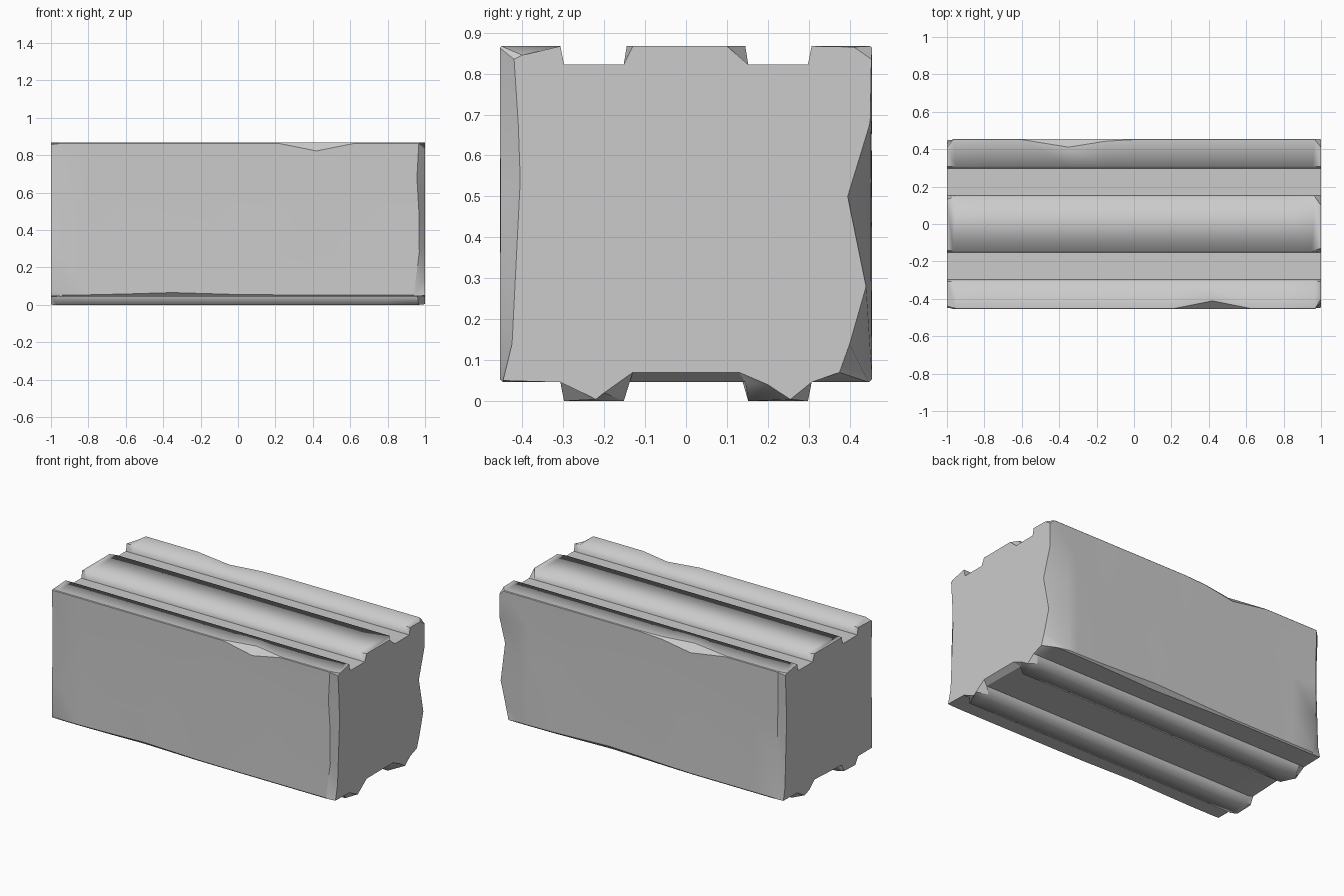
import bpy
import bmesh
import math
import random

random.seed(4)
if "Cube" in bpy.data.objects:
    bpy.data.objects.remove(bpy.data.objects["Cube"])

SIDE, TOP, BASE = 0.455, 0.867, 0.046


def hump(x, centre, width, depth):
    return depth * max(0, 1 - abs(x - centre) / width)


def half_profile(side, x):
    """Half cross-section: ridge below, flank, worn top edge, groove above."""
    if side > 0:
        top = 0.004 + hump(x, -0.35, 0.25, 0.04)
        low = 0.008 + hump(x, 0.2, 0.5, 0.02)
    else:
        top = 0.004 + hump(x, 0.42, 0.2, 0.04)
        low = 0.008 + hump(x, -0.35, 0.4, 0.012)
    worn = [random.uniform(0, 0.004) for _ in range(3)]
    return [
        (0.145, BASE), (0.152, 0), (0.298, 0), (0.307, BASE),
        (SIDE - low, BASE), (SIDE, BASE + low),
        (SIDE - worn[0], 0.28), (SIDE - worn[1], 0.5), (SIDE - worn[2], 0.68),
        (SIDE, TOP - top), (SIDE - top, TOP),
        (0.307, TOP), (0.298, 0.822), (0.152, 0.822), (0.145, TOP),
    ]


# Chipped outlines of the ends, by profile point
ROUGH = {0: (0.13, 0.07), 1: (0.2, 0.04), 2: (0.255, 0.004), 4: (0.375, 0.07),
         5: (0.4, 0.14), 6: (0.44, 0.28), 7: (0.395, 0.5), 8: (0.45, 0.68),
         9: (0.453, 0.835), 10: (0.41, 0.865), 14: (0.1, TOP)}
MILD = {0: (0.13, 0.07), 1: (0.2, 0.02), 2: (0.22, 0.004), 4: (0.447, 0.05),
        5: (0.425, 0.14), 6: (0.417, 0.3), 7: (0.405, 0.54), 8: (0.41, 0.68),
        9: (0.42, 0.835), 10: (0.4, 0.845), 14: (0.13, TOP)}


def chipped(half, chips, strength):
    result = []
    for i, (y, z) in enumerate(half):
        cy, cz = chips.get(i, (y, z))
        result.append((y + (cy - y) * strength, z + (cz - z) * strength))
    return result


def full_ring(back, front):
    return back + [(-y, z) for y, z in reversed(front)]


def chip_depth(i, rough):
    if rough and 5 <= i <= 8:
        return 0.14
    return 0.06 if i in (4, 5) else random.uniform(0.03, 0.05)


bm = bmesh.new()
rings = []


def add_ring(points, xs):
    rings.append([bm.verts.new((x, y, z)) for x, (y, z) in zip(xs, points)])


def add_end(end, back_chips, back_strength, front_chips, front_strength):
    """The flat end outline and the full section just behind its chips."""
    back, front = half_profile(1, end), half_profile(-1, end)
    cap = full_ring(chipped(back, back_chips, back_strength),
                    chipped(front, front_chips, front_strength))
    depths = [chip_depth(i, back_chips is ROUGH) for i in range(len(back))]
    depths += [chip_depth(i, False) for i in reversed(range(len(front)))]
    parts = [(cap, [end] * len(cap)),
             (full_ring(back, front), [end * (1 - d) for d in depths])]
    for points, xs in (parts if end < 0 else reversed(parts)):
        add_ring(points, xs)


# Block body lofted along its length
add_end(-1, MILD, 0.8, MILD, 0.25)
for x in (-0.8, -0.6, -0.35, -0.15, 0, 0.22, 0.42, 0.62, 0.8):
    points = full_ring(half_profile(1, x), half_profile(-1, x))
    add_ring(points, [x] * len(points))
add_end(1, ROUGH, 1, MILD, 1)

count = len(rings[0])
for a, b in zip(rings, rings[1:]):
    for i in range(count):
        j = (i + 1) % count
        bm.faces.new((a[i], a[j], b[j], b[i]))
bm.faces.new(rings[0])
bm.faces.new(rings[-1])
bmesh.ops.recalc_face_normals(bm, faces=bm.faces[:])

# Soft lips on grooves and ridges, crisp edges elsewhere
for face in bm.faces:
    face.smooth = True
for edge in bm.edges:
    edge.smooth = edge.calc_face_angle(0) < math.radians(32)
lips = [1, 2, 11, 14]
for a, b in zip(rings[1:-2], rings[2:-1]):
    for i in lips + [count - 1 - k for k in lips]:
        bm.edges.get((a[i], b[i])).smooth = True

mesh = bpy.data.meshes.new("stone_block")
bm.to_mesh(mesh)
bm.free()
block = bpy.data.objects.new("stone_block", mesh)
bpy.context.collection.objects.link(block)

# Plain grey stone
stone = bpy.data.materials.new("grey_stone")
stone.use_nodes = True
colour = (0.6, 0.6, 0.6, 1)
stone.diffuse_color = colour
stone.node_tree.nodes["Principled BSDF"].inputs["Base Color"].default_value = colour
mesh.materials.append(stone)
